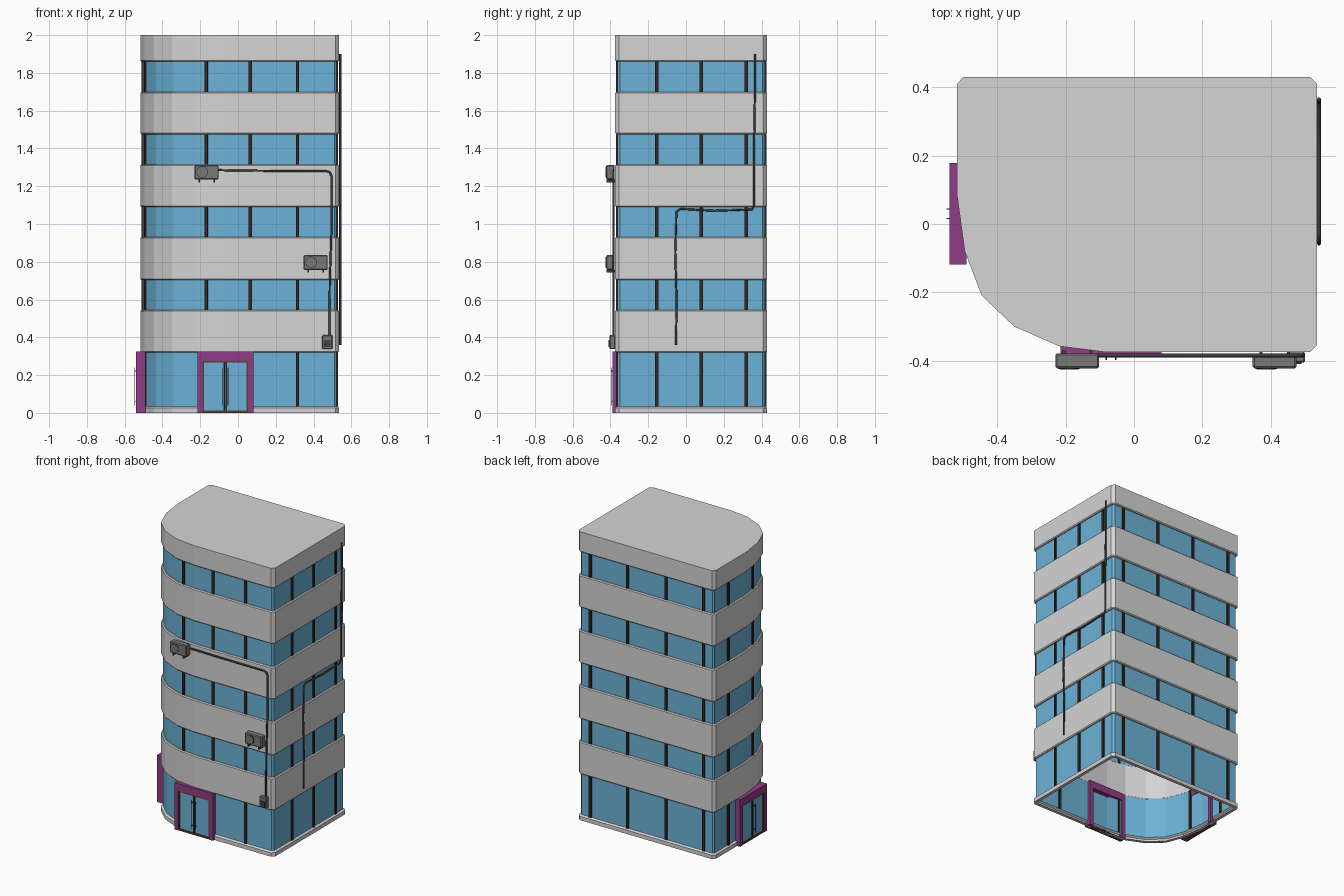
import bpy, bmesh, math
from mathutils import Vector, Matrix

if "Cube" in bpy.data.objects:
    bpy.data.objects.remove(bpy.data.objects["Cube"], do_unlink=True)


def material(name, rgb):
    m = bpy.data.materials.new(name)
    m.use_nodes = True
    m.diffuse_color = (*rgb, 1)
    m.node_tree.nodes["Principled BSDF"].inputs["Base Color"].default_value = (*rgb, 1)
    return m


CONCRETE = material("pale concrete", (0.66, 0.66, 0.66))
GLASS = material("blue glass", (0.15, 0.45, 0.68))
DARK = material("dark brown metal", (0.035, 0.02, 0.014))
BROWN = material("door brown", (0.12, 0.045, 0.02))
PURPLE = material("purple surround", (0.28, 0.045, 0.24))
UNIT = material("machine grey", (0.19, 0.19, 0.19))
PIPE = material("pipe grey", (0.05, 0.05, 0.05))

# Footprint, counter-clockwise, with one large rounded corner
OUTLINE = [Vector(p) for p in (
    (-0.08, -0.375), (0.515, -0.375), (0.535, -0.355), (0.535, 0.41),
    (0.515, 0.43), (-0.5, 0.43), (-0.517, 0.41), (-0.517, 0.08),
    (-0.495, -0.08), (-0.445, -0.21), (-0.35, -0.3), (-0.22, -0.357))]
INSET = 0.013


def inset(points, d):
    """Move every edge of the footprint inwards by d."""
    out = []
    for i, p in enumerate(points):
        a = (p - points[i - 1]).normalized()
        b = (points[(i + 1) % len(points)] - p).normalized()
        na, nb = Vector((-a.y, a.x)), Vector((-b.y, b.x))
        out.append(p + (na + nb) * d / (1 + na.dot(nb)))
    return out


def finish(name, bm, mat):
    mesh = bpy.data.meshes.new(name)
    bm.to_mesh(mesh)
    bm.free()
    mesh.materials.append(mat)
    ob = bpy.data.objects.new(name, mesh)
    bpy.context.collection.objects.link(ob)
    return ob


def ring(name, levels, mat, cap=False):
    """Wall loop through (inset, height) levels, with an optional roof."""
    bm = bmesh.new()
    loops = [[bm.verts.new((p.x, p.y, z)) for p in inset(OUTLINE, d)] for d, z in levels]
    n = len(OUTLINE)
    for lo, hi in zip(loops, loops[1:]):
        for i in range(n):
            j = (i + 1) % n
            bm.faces.new((lo[i], lo[j], hi[j], hi[i]))
    if cap:
        bm.faces.new(loops[-1])
    return finish(name, bm, mat)


def box(name, lo, hi, mat, matrix=Matrix(), bevel=0):
    lo, hi = Vector(lo), Vector(hi)
    bm = bmesh.new()
    bmesh.ops.create_cube(bm, size=1)
    bmesh.ops.scale(bm, vec=hi - lo, verts=bm.verts)
    bmesh.ops.translate(bm, vec=(lo + hi) / 2, verts=bm.verts)
    if bevel:
        bmesh.ops.bevel(bm, geom=bm.edges[:], offset=bevel, segments=1, affect='EDGES')
    bm.transform(matrix)
    return finish(name, bm, mat)


def disc(name, centre, radius, depth, mat):
    bm = bmesh.new()
    bmesh.ops.create_cone(bm, cap_ends=True, segments=20, radius1=radius, radius2=radius, depth=depth)
    bm.transform(Matrix.Translation(centre) @ Matrix.Rotation(math.pi / 2, 4, 'X'))
    return finish(name, bm, mat)


def pipe(name, points, radius=0.006):
    cu = bpy.data.curves.new(name, 'CURVE')
    cu.dimensions = '3D'
    cu.bevel_depth = radius
    cu.bevel_resolution = 1
    cu.use_fill_caps = True
    sp = cu.splines.new('POLY')
    sp.points.add(len(points) - 1)
    for s, p in zip(sp.points, points):
        s.co = (*p, 1)
    cu.materials.append(PIPE)
    ob = bpy.data.objects.new(name, cu)
    bpy.context.collection.objects.link(ob)


# Concrete bands, with the roof on the highest one
BANDS = [(0.32, 0.545), (0.703, 0.932), (1.09, 1.315), (1.475, 1.7), (1.86, 2.0)]
C = 0.006
ring("base_plinth", [(INSET + 0.008, 0), (0, 0), (0, 0.027), (INSET, 0.035)], CONCRETE)
for i, (lo, hi) in enumerate(BANDS):
    top = i == len(BANDS) - 1
    end = [(0, hi)] if top else [(0, hi - C), (C, hi), (INSET, hi)]
    ring(f"concrete_band_{i + 1}", [(INSET, lo), (C, lo), (0, lo + C)] + end, CONCRETE, top)
    # Close the inner side of each band
    ring(f"band_lining_{i + 1}", [(INSET + 0.001, lo), (INSET + 0.001, hi - 0.001)], CONCRETE)

# Window strips between the bands
FLOORS = list(zip([0.035] + [b[1] for b in BANDS[:-1]], [b[0] for b in BANDS]))
WALL = inset(OUTLINE, INSET)
for i, (lo, hi) in enumerate(FLOORS):
    ring(f"window_strip_{i + 1}", [(INSET, lo), (INSET, hi)], GLASS)


def on_wall(p):
    """Nearest point on the glass line and the direction of that wall."""
    best = None
    for a, b in zip(WALL, WALL[1:] + WALL[:1]):
        e = b - a
        q = a + e * max(0, min(1, (p - a).dot(e) / e.length_squared))
        if best is None or (p - q).length < best[0]:
            best = ((p - q).length, q, math.atan2(e.y, e.x))
    return best[1], best[2]


# Window posts on every floor
SPOTS = [(x, -0.4) for x in (-0.175, 0.065, 0.315)]
SPOTS += [(0.55, y) for y in (-0.155, 0.08, 0.32)]
SPOTS += [(x, 0.45) for x in (0.44, 0.155, -0.14, -0.43)]
SPOTS += [(-0.53, y) for y in (0.26, -0.03)]
for f, (lo, hi) in enumerate(FLOORS):
    for k, spot in enumerate(SPOTS):
        q, angle = on_wall(Vector(spot))
        m = Matrix.Translation((q.x, q.y, 0)) @ Matrix.Rotation(angle, 4, 'Z')
        box(f"window_post_{f + 1}_{k + 1}", (-0.009, -0.008, lo), (0.009, 0.006, hi), DARK, m)


def entrance(side, matrix):
    """Double door; local x runs along the wall and -y points outwards."""
    w, h, ow, oh, d = 0.148, 0.325, 0.12, 0.275, 0.05
    for s, tag in ((-1, "a"), (1, "b")):
        x0, x1 = sorted((s * ow, s * w))
        box(f"{side}_surround_post_{tag}", (x0, 0, 0), (x1, d, h), PURPLE, matrix)
        x0, x1 = sorted((s * (ow - 0.008), s * ow))
        box(f"{side}_door_jamb_{tag}", (x0, 0.004, 0), (x1, 0.03, oh), BROWN, matrix)
        x0, x1 = sorted((s * 0.002, s * (ow - 0.008)))
        box(f"{side}_door_glass_{tag}", (x0, 0.009, 0.012), (x1, 0.014, oh - 0.008), GLASS, matrix)
        x0, x1 = sorted((s * 0.001, s * 0.009))
        box(f"{side}_door_stile_{tag}", (x0, 0.006, 0.012), (x1, 0.016, oh - 0.008), DARK, matrix)
        x0, x1 = sorted((s * 0.012, s * 0.016))
        box(f"{side}_door_handle_{tag}", (x0, -0.008, 0.04), (x1, -0.004, 0.24), PIPE, matrix)
        for z in (0.06, 0.22):
            box(f"{side}_handle_stub_{tag}", (x0, -0.004, z), (x1, 0.01, z + 0.004), PIPE, matrix)
    box(f"{side}_surround_lintel", (-ow, 0, oh), (ow, d, h), PURPLE, matrix)
    box(f"{side}_door_head", (-ow, 0.004, oh - 0.008), (ow, 0.03, oh), BROWN, matrix)
    box(f"{side}_door_sill", (-ow, 0.002, 0), (ow, 0.03, 0.012), BROWN, matrix)


entrance("front", Matrix.Translation((-0.067, -0.39, 0)))
entrance("side", Matrix.Translation((-0.54, 0.03, 0)) @ Matrix.Rotation(-math.pi / 2, 4, 'Z'))

# Wall-mounted cooling units
for i, (x, z) in enumerate(((-0.23, 1.235), (0.347, 0.757))):
    box(f"cooler_body_{i + 1}", (x, -0.422, z), (x + 0.128, -0.378, z + 0.078), UNIT, bevel=0.005)
    disc(f"cooler_fan_rim_{i + 1}", (x + 0.04, -0.421, z + 0.04), 0.031, 0.006, PIPE)
    disc(f"cooler_fan_{i + 1}", (x + 0.04, -0.422, z + 0.04), 0.027, 0.007, UNIT)
    for fx in (0.02, 0.1):
        box(f"cooler_bracket_{i + 1}", (x + fx, -0.42, z - 0.014), (x + fx + 0.009, -0.37, z), PIPE)
box("junction_box", (0.446, -0.405, 0.338), (0.5, -0.374, 0.412), UNIT, bevel=0.004)
box("junction_box_panel", (0.456, -0.409, 0.348), (0.49, -0.404, 0.385), PIPE)

# Surface pipes
Y, X = -0.384, 0.541
pipe("front_pipe", [(-0.11, Y, 1.285), (0.1, Y, 1.282), (0.47, Y, 1.28), (0.487, Y, 1.273),
                    (0.494, Y, 1.255), (0.494, Y, 0.95), (0.486, Y, 0.7), (0.484, Y, 0.4)])
pipe("side_pipe", [(X, 0.365, 1.9), (X, 0.365, 1.7), (X, 0.36, 1.4), (X, 0.36, 1.1),
                   (X, 0.35, 1.077), (X, 0.15, 1.07), (X, -0.03, 1.08), (X, -0.05, 1.065),
                   (X, -0.057, 0.85), (X, -0.05, 0.6), (X, -0.053, 0.36)])
